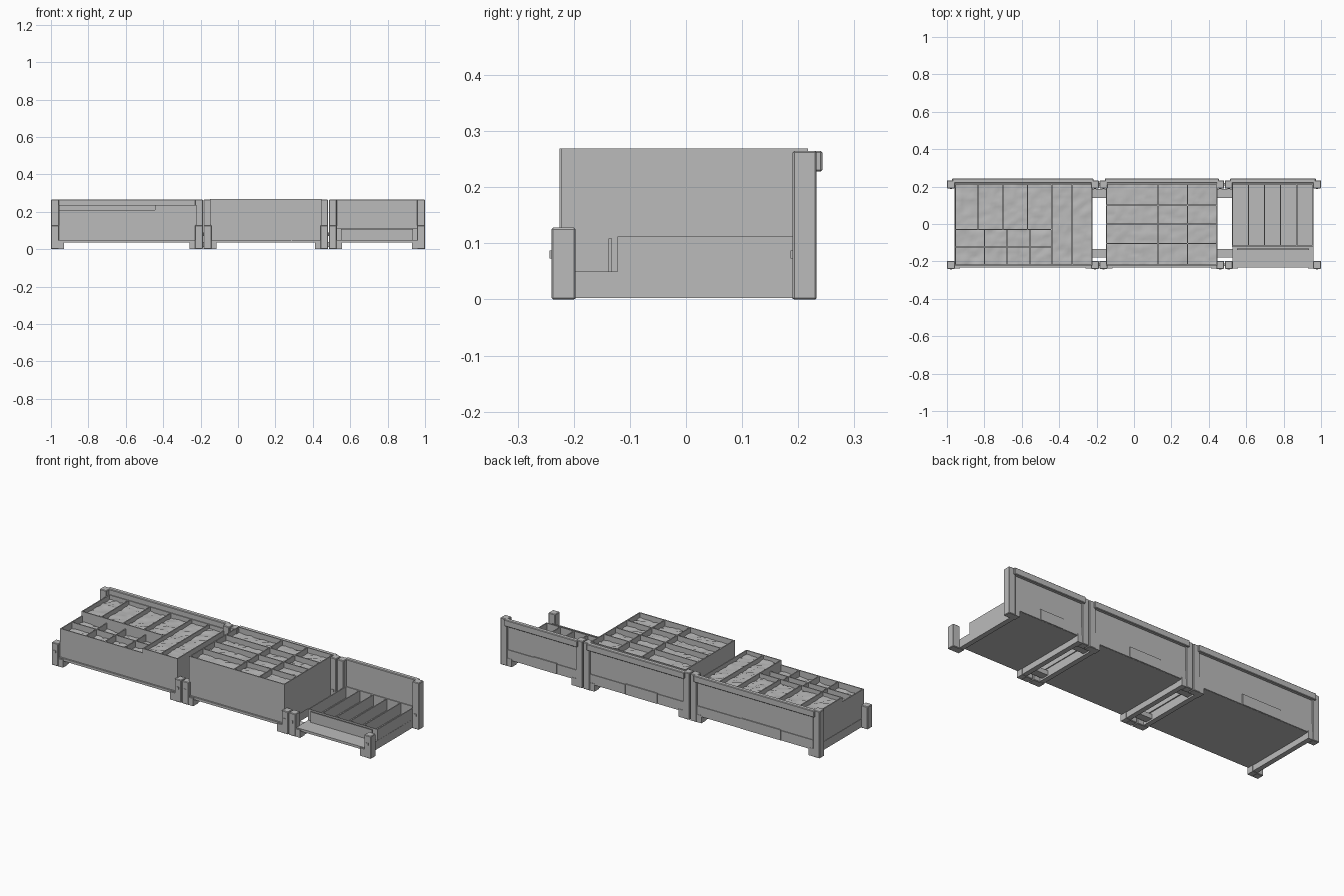
import bpy, bmesh, random
from mathutils import Matrix, Vector

if "Cube" in bpy.data.objects:
    bpy.data.objects.remove(bpy.data.objects["Cube"])

random.seed(4)
grey = bpy.data.materials.new("plain_grey")
grey.diffuse_color = (0.5, 0.5, 0.5, 1)
grey.use_nodes = True
grey.node_tree.nodes["Principled BSDF"].inputs["Base Color"].default_value = grey.diffuse_color


def finish(name, bm, bevel=0.0):
    me = bpy.data.meshes.new(name)
    bm.to_mesh(me)
    bm.free()
    me.materials.append(grey)
    ob = bpy.data.objects.new(name, me)
    bpy.context.collection.objects.link(ob)
    if bevel:
        m = ob.modifiers.new("soft_edges", 'BEVEL')
        m.width, m.segments = bevel, 1
    return ob


def boxes(name, items, bevel=0.0):
    """One object from boxes given as (x0, x1, y0, y1, z0, z1)."""
    bm = bmesh.new()
    for x0, x1, y0, y1, z0, z1 in items:
        mat = Matrix.Translation(Vector((x0 + x1, y0 + y1, z0 + z1)) / 2)
        mat = mat @ Matrix.Diagonal((x1 - x0, y1 - y0, z1 - z0, 1))
        bmesh.ops.create_cube(bm, size=1, matrix=mat)
    return finish(name, bm, bevel)


def filling(name, x0, x1, y0, y1, z, bump=0.004, step=0.018):
    """Bumpy heap surface inside a crate."""
    nx, ny = int((x1 - x0) / step) + 1, int((y1 - y0) / step) + 1
    bm = bmesh.new()
    bmesh.ops.create_grid(bm, x_segments=nx, y_segments=ny, size=1)
    for v in bm.verts:
        v.co = ((x0 + x1) / 2 + v.co.x * (x1 - x0) / 2,
                (y0 + y1) / 2 + v.co.y * (y1 - y0) / 2,
                z + random.uniform(-bump, bump))
    for f in bm.faces:
        f.smooth = True
    return finish(name, bm)


T = 0.003   # half thickness of crate boards


def x_board(x0, x1, y, z0, z1):
    return (x0 - T, x1 + T, y - T, y + T, z0, z1)


def y_board(x, y0, y1, z0, z1):
    return (x - T, x + T, y0 - T, y1 + T, z0, z1)


FLOOR = 0.05
POST = 0.042


def stall(name, a, b):
    """Tray base with short front posts, tall back posts and a back panel."""
    posts, feet, beams, pins = [], [], [], []
    for x, s in ((a, 1), (b, -1)):
        def span(d0, d1):
            return tuple(sorted((x + s * d0, x + s * d1)))
        posts.append((*span(0, POST), -0.24, -0.197, 0, 0.128))
        posts.append((*span(0, POST), 0.19, 0.233, 0, 0.265))
        feet.append((*span(POST - 0.004, 0.07), -0.238, -0.197, 0.001, 0.045))
        feet.append((*span(POST - 0.004, 0.07), 0.19, 0.231, 0.001, 0.045))
        beams.append((*span(POST - 0.002, 0.068), -0.2, 0.195, 0.003, FLOOR))
        # small pins on the posts
        pins.append((*span(0.015, 0.027), -0.243, -0.238, 0.073, 0.087))
        pins.append((*span(0.015, 0.027), 0.186, 0.192, 0.073, 0.087))
    boxes(name + "_posts", posts, 0.003)
    boxes(name + "_feet", feet)
    boxes(name + "_side_beams", beams)
    boxes(name + "_post_pins", pins)
    l, r = a + POST - 0.002, b - POST + 0.002
    boxes(name + "_floor", [(l, r, -0.232, 0.222, 0.036, FLOOR)])
    boxes(name + "_back_panel", [(l, r, 0.216, 0.225, 0.036, 0.262)])
    boxes(name + "_top_rail", [(l - 0.012, r + 0.012, 0.218, 0.243, 0.228, 0.265)], 0.003)
    # staggered planks at the foot of the back panel
    cuts = [l, l + (r - l) * 0.28, l + (r - l) * 0.62, r]
    planks = [(p + 0.001, q - 0.001, 0.223, 0.229 + 0.002 * (i % 2), 0.037, 0.092 + 0.004 * (i % 2))
              for i, (p, q) in enumerate(zip(cuts, cuts[1:]))]
    boxes(name + "_back_planks", planks)


stall("left_stall", -1.0, -0.188)
stall("middle_stall", -0.184, 0.482)
stall("right_stall", 0.486, 1.0)

# links joining neighbouring stalls
for name, x in (("left_link", -0.186), ("right_link", 0.484)):
    boxes(name, [(x - 0.045, x + 0.045, 0.14, 0.188, 0.012, 0.038),
                 (x - 0.045, x + 0.045, -0.178, -0.135, 0.012, 0.038),
                 (x - 0.015, x + 0.015, 0.205, 0.22, 0.07, 0.09),
                 (x - 0.015, x + 0.015, -0.225, -0.21, 0.07, 0.09)])

Y0, Y1 = -0.22, 0.214

# left crates: low bins in front, deep bins behind, two long bins at the right
low, high = 0.21, 0.235
L, M, R = -0.955, -0.44, -0.225
b = [x_board(L, M, y, FLOOR, low) for y in (Y0, -0.123)]
b += [y_board(x, Y0, -0.03, FLOOR, low) for x in (L, -0.8, -0.68, -0.556)]
boxes("left_front_bins", b)
b = [x_board(L, M, y, FLOOR, high) for y in (-0.03, Y1)]
b += [y_board(x, -0.03, Y1, FLOOR, high) for x in (L, -0.835, -0.70, -0.57)]
boxes("left_back_bins", b)
b = [x_board(M, R, y, FLOOR, high) for y in (Y0, Y1)]
b += [y_board(x, Y0, Y1, FLOOR, high) for x in (M, -0.33, R)]
boxes("left_long_bins", b)
filling("left_front_filling", L, M, Y0, -0.03, low - 0.035)
filling("left_back_filling", L, M, -0.03, Y1, high - 0.025)
filling("left_long_filling", M, R, Y0, Y1, high - 0.022)

# middle crate: three columns by four rows
L, R, top = -0.147, 0.444, 0.269
b = [x_board(L, R, y, FLOOR, top) for y in (Y0, -0.105, 0, 0.1, Y1)]
b += [y_board(x, Y0, Y1, FLOOR, top) for x in (L, 0.128, 0.286, R)]
boxes("middle_crate", b)
# corner seam on the crate front
boxes("middle_crate_seam", [(0.283, 0.289, -0.225, -0.222, FLOOR, top)])
filling("middle_filling", L, R, Y0, Y1, top - 0.03)

# right rack: low empty slots with a loose board in front
L, R, top = 0.526, 0.956, 0.112
n = 5
b = [x_board(L, R, y, FLOOR, top) for y in (-0.119, Y1)]
b += [y_board(L + (R - L) * i / n, -0.119, Y1, FLOOR, top) for i in range(n + 1)]
boxes("right_slot_rack", b)
boxes("right_loose_board", [(0.55, 0.935, -0.138, -0.132, FLOOR, 0.109)])
